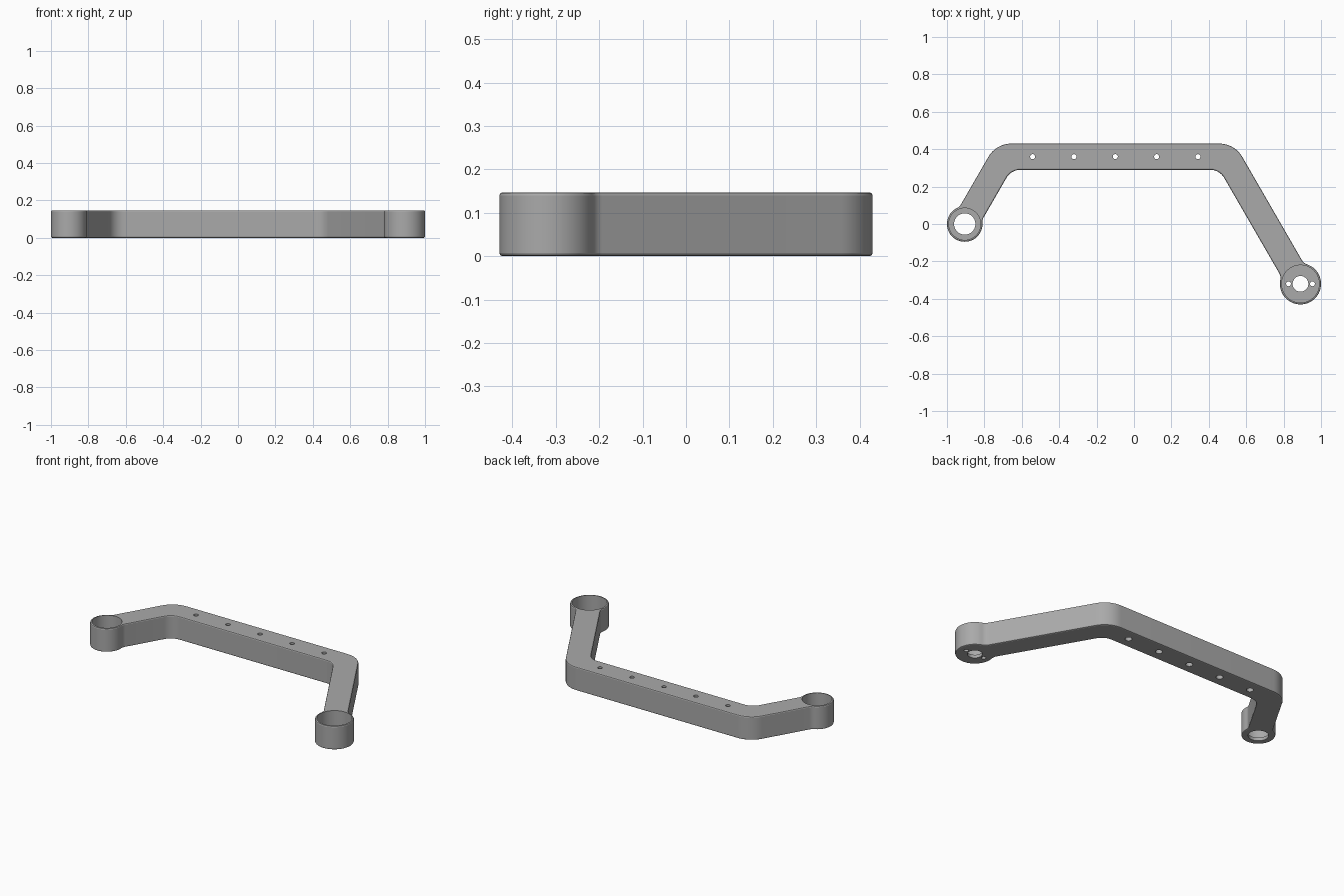
import bpy
import bmesh
from math import radians, sqrt, atan2, degrees, cos, sin, tan

if "Cube" in bpy.data.objects:
    bpy.data.objects.remove(bpy.data.objects["Cube"], do_unlink=True)

HEIGHT = 0.147
HALF = 0.07          # half width of the bar
BAR_Y = 0.36         # centre line of the straight bar
FLOOR = 0.02         # thickness of the cup floors
BLEND = 0.05         # fillet between arm and cup
T30 = tan(radians(30))

# Cups: centre x, centre y, outer radius, arm angle
right_cup = (-0.905, 0.0, 0.095, 60)
left_cup = (0.89, -0.32, 0.11, 120)

grey = bpy.data.materials.new("plain grey")
grey.use_nodes = True
grey.diffuse_color = (0.4, 0.4, 0.4, 1)
grey.node_tree.nodes["Principled BSDF"].inputs["Base Color"].default_value = (0.4, 0.4, 0.4, 1)


def arc(x, y, r, start, end, step=7.5):
    n = max(2, round(abs(end - start) / step))
    angles = [radians(start + (end - start) * i / n) for i in range(n + 1)]
    return [(x + r * cos(a), y + r * sin(a)) for a in angles]


def cup_outline(x, y, r, turn):
    """Blend off the arm, go round the cup, blend back on to the arm."""
    side = HALF + BLEND
    along = sqrt((r + BLEND) ** 2 - side ** 2)
    phi = degrees(atan2(side, along))
    reach = r + BLEND

    def blend(sign, start, end):
        a = radians(turn + sign * phi)
        return arc(x + reach * cos(a), y + reach * sin(a), BLEND, start, end)

    return (blend(1, turn - 90, turn + phi - 180)
            + arc(x, y, r, turn + phi, turn + 360 - phi, 5)[1:-1]
            + blend(-1, turn - phi + 180, turn + 90))


def elbow_outline(x, sign, outer):
    """Rounded corner; sign is the side of the model, outer picks the edge."""
    r = 0.142 if outer else 0.087
    edge = HALF if outer else -HALF
    cx = x + sign * (edge - r) * T30
    cy = BAR_Y + edge - r
    far = 90 - sign * 60
    # outer edges run right to left, inner edges left to right
    first = (sign > 0) == outer
    return arc(cx, cy, r, far if first else 90, 90 if first else far, 5)


def elbow_x(cup, sign):
    return cup[0] - sign * (BAR_Y - cup[1]) * T30


rx, lx = elbow_x(right_cup, -1), elbow_x(left_cup, 1)
outline = (cup_outline(*right_cup)
           + elbow_outline(rx, -1, False) + elbow_outline(lx, 1, False)
           + cup_outline(*left_cup)
           + elbow_outline(lx, 1, True) + elbow_outline(rx, -1, True))

# Solid bracket body
bm = bmesh.new()
base = bm.faces.new([bm.verts.new((x, y, 0)) for x, y in outline])
top = bmesh.ops.extrude_face_region(bm, geom=[base])["geom"]
bmesh.ops.translate(bm, vec=(0, 0, HEIGHT),
                    verts=[v for v in top if isinstance(v, bmesh.types.BMVert)])
bmesh.ops.recalc_face_normals(bm, faces=bm.faces)
mesh = bpy.data.meshes.new("bracket_body")
bm.to_mesh(mesh)
bm.free()
mesh.materials.append(grey)
body = bpy.data.objects.new("bracket_body", mesh)
bpy.context.collection.objects.link(body)
bpy.context.view_layer.objects.active = body
body.select_set(True)

# Softened top and bottom rims
bevel = body.modifiers.new("rim", "BEVEL")
bevel.width = 0.007
bevel.segments = 2
bevel.limit_method = "ANGLE"
bevel.angle_limit = radians(60)
bpy.ops.object.modifier_apply(modifier=bevel.name)


def drill(x, y, r, z0, z1, sides=32):
    """Cut a round hole from z0 to z1."""
    bpy.ops.mesh.primitive_cylinder_add(vertices=sides, radius=r, depth=z1 - z0,
                                        location=(x, y, (z0 + z1) / 2))
    cutter = bpy.context.object
    cutter.name = "hole_cutter"
    cutter.hide_render = True
    cutter.data.materials.append(grey)
    cut = body.modifiers.new("hole", "BOOLEAN")
    cut.object = cutter
    cut.operation = "DIFFERENCE"
    cut.solver = "EXACT"
    bpy.context.view_layer.objects.active = body
    bpy.ops.object.modifier_apply(modifier=cut.name)
    bpy.data.objects.remove(cutter, do_unlink=True)


# Cup pockets and the holes through their floors
for cup, hole in ((right_cup, 0.057), (left_cup, 0.042)):
    drill(cup[0], cup[1], cup[2] - 0.01, FLOOR, 1, 72)
    drill(cup[0], cup[1], hole, -1, 1, 48)
for offset in (-0.064, 0.064):
    drill(left_cup[0] + offset, left_cup[1], 0.013, -1, 1, 24)

# Row of screw holes, wider from below
for i in range(5):
    x = -0.1 + (i - 2) * 0.221
    drill(x, BAR_Y, 0.0135, -1, 1, 24)
    drill(x, BAR_Y, 0.02, -1, 0.11, 24)

bpy.ops.object.select_all(action="DESELECT")
body.select_set(True)
bpy.context.view_layer.objects.active = body
bpy.ops.object.shade_smooth_by_angle(angle=radians(20))
